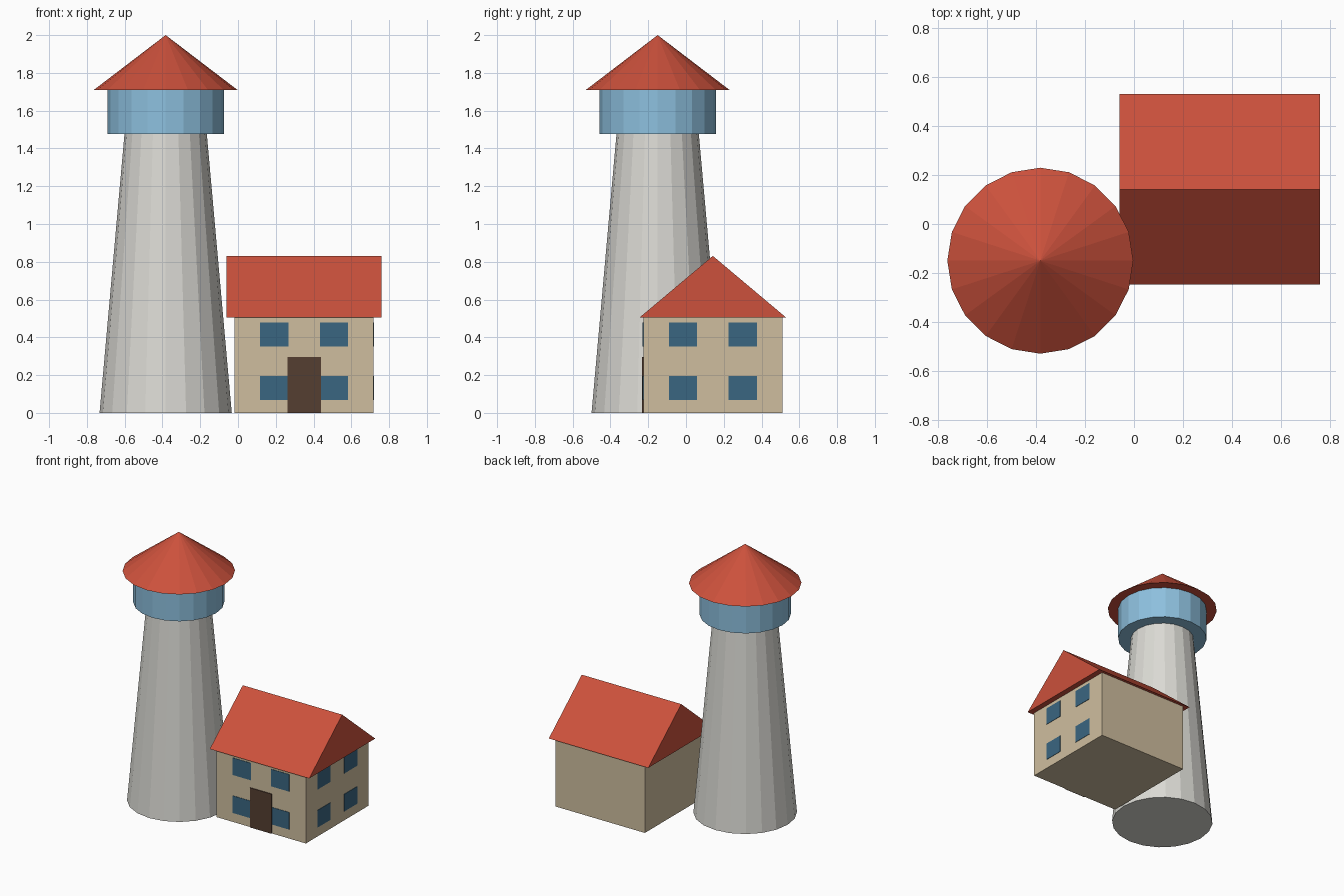
import bpy
import bmesh

cube = bpy.data.objects.get("Cube")
if cube:
    bpy.data.objects.remove(cube, do_unlink=True)


def material(name, rgb):
    """Flat material from 0-255 display values, stored as linear."""
    lin = [(c / 255 / 12.92) if c < 11 else ((c / 255 + 0.055) / 1.055) ** 2.4 for c in rgb]
    mat = bpy.data.materials.new(name)
    mat.use_nodes = True
    mat.diffuse_color = (*lin, 1)
    bsdf = next(n for n in mat.node_tree.nodes if n.type == 'BSDF_PRINCIPLED')
    bsdf.inputs["Base Color"].default_value = (*lin, 1)
    return mat


RED = material("roof red", (204, 81, 60))
STONE = material("pale stone", (219, 218, 212))
BLUE = material("lantern blue", (141, 192, 222))
BEIGE = material("wall beige", (207, 190, 159))
GLASS = material("window blue", (58, 102, 129))
WOOD = material("door brown", (85, 62, 49))


def add_object(name, bm, mat):
    bmesh.ops.recalc_face_normals(bm, faces=bm.faces)
    mesh = bpy.data.meshes.new(name)
    bm.to_mesh(mesh)
    bm.free()
    mesh.materials.append(mat)
    obj = bpy.data.objects.new(name, mesh)
    bpy.context.collection.objects.link(obj)
    return obj


def box(name, x, y, z, mat):
    """Box spanning the given (low, high) ranges."""
    bm = bmesh.new()
    bmesh.ops.create_cube(bm, size=1)
    for v in bm.verts:
        v.co = [lo + (c + 0.5) * (hi - lo) for c, (lo, hi) in zip(v.co, (x, y, z))]
    return add_object(name, bm, mat)


def round_part(name, r_low, r_high, z_low, z_high, mat):
    """Twenty-sided cylinder or cone on the tower axis, one corner towards +x."""
    bm = bmesh.new()
    bmesh.ops.create_cone(bm, cap_ends=True, segments=20, radius1=r_low,
                          radius2=r_high, depth=z_high - z_low)
    bmesh.ops.translate(bm, verts=bm.verts, vec=(TOWER_X, TOWER_Y, (z_low + z_high) / 2))
    return add_object(name, bm, mat)


# Lighthouse
TOWER_X, TOWER_Y = -0.383, -0.15
round_part("tower", 0.35, 0.218, 0, 1.476, STONE)
round_part("lantern_room", 0.308, 0.308, 1.476, 1.71, BLUE)
round_part("tower_roof", 0.38, 0, 1.71, 2.0, RED)

# House walls
HX, HY = 0.35, 0.142
HALF = 0.368
EAVE, RIDGE = 0.504, 0.831
box("house_walls", (HX - HALF, HX + HALF), (HY - HALF, HY + HALF), (0, EAVE), BEIGE)

# Gable roof: triangle extruded along x
bm = bmesh.new()
profile = [(HY - 0.389, EAVE), (HY + 0.389, EAVE), (HY, RIDGE)]
face = bm.faces.new([bm.verts.new((HX - 0.41, y, z)) for y, z in profile])
ext = bmesh.ops.extrude_face_region(bm, geom=[face])
bmesh.ops.translate(bm, vec=(0.82, 0, 0),
                    verts=[g for g in ext["geom"] if isinstance(g, bmesh.types.BMVert)])
add_object("house_roof", bm, RED)

# Windows on the front and the +x side, two rows of two each
front, side = HY - HALF, HX + HALF
for row, z in (("lower", 0.132), ("upper", 0.415)):
    zs = (z - 0.064, z + 0.064)
    for n, offset in enumerate((-0.158, 0.158), 1):
        lo, hi = offset - 0.075, offset + 0.075
        box(f"front_window_{row}_{n}", (HX + lo, HX + hi), (front - 0.003, front + 0.003), zs, GLASS)
        box(f"side_window_{row}_{n}", (side - 0.003, side + 0.003), (HY + lo, HY + hi), zs, GLASS)

# Door
box("door", (HX - 0.089, HX + 0.089), (front - 0.006, front + 0.002), (0, 0.295), WOOD)
